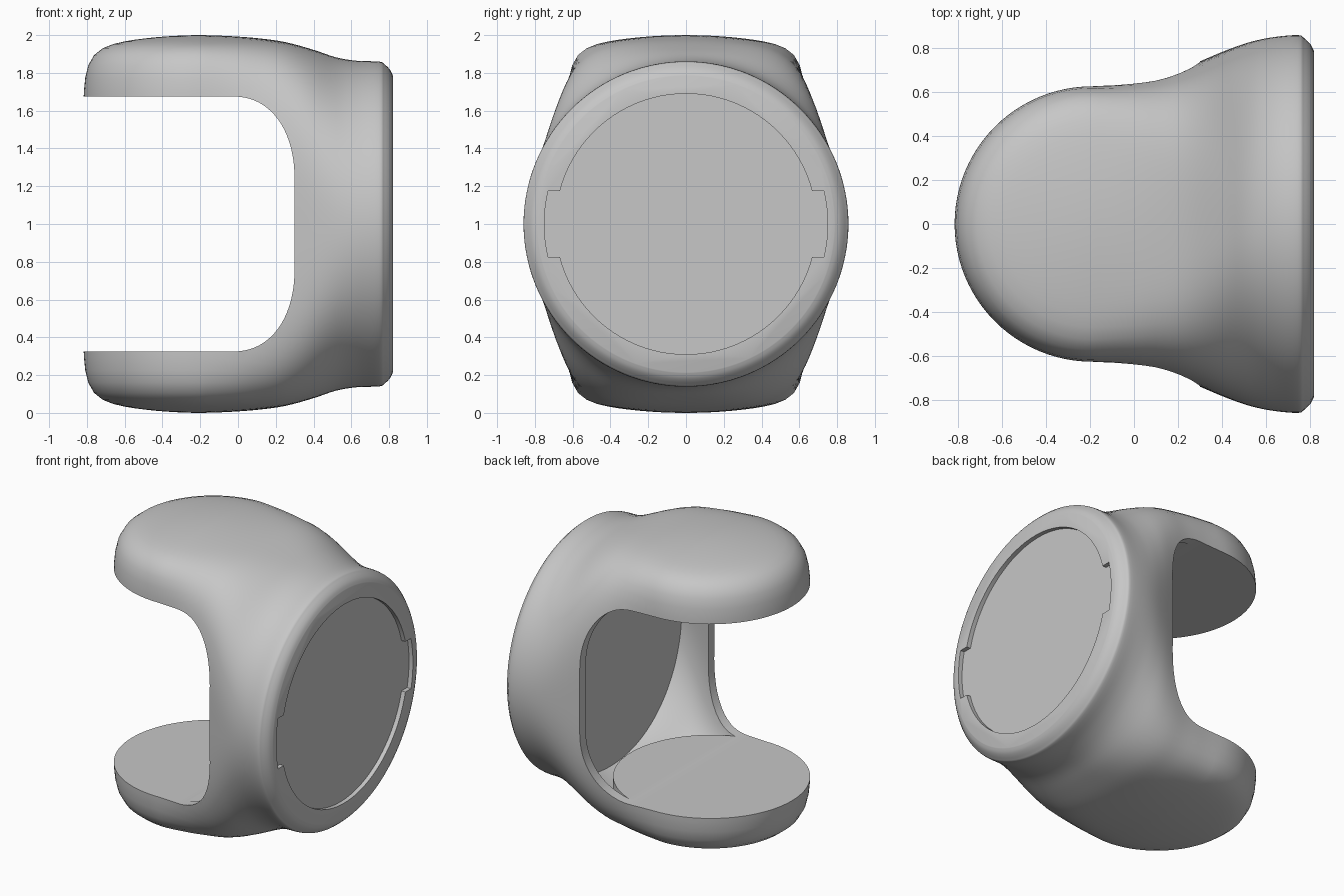
import bpy, bmesh
from math import sin, cos, asin, pi, radians
from mathutils import Vector

cube = bpy.data.objects.get("Cube")
if cube:
    bpy.data.objects.remove(cube, do_unlink=True)

grey = bpy.data.materials.new("plain grey")
grey.use_nodes = True
grey.diffuse_color = (0.57, 0.57, 0.57, 1)
grey.node_tree.nodes["Principled BSDF"].inputs["Base Color"].default_value = grey.diffuse_color

MID = 1.0       # height of the middle plane
AXIS = -0.19    # x of the upright round end
RADIUS = 0.63   # radius of the upright round end
GAP = 0.675     # half height of the opening
WALL = 0.065    # shell thickness
SEG = 128


def finish(bm, name):
    bmesh.ops.recalc_face_normals(bm, faces=bm.faces)
    mesh = bpy.data.meshes.new(name)
    bm.to_mesh(mesh)
    bm.free()
    mesh.materials.append(grey)
    obj = bpy.data.objects.new(name, mesh)
    bpy.context.collection.objects.link(obj)
    return obj


def prism(name, points, offset):
    """Extrude a flat outline along an offset."""
    bm = bmesh.new()
    face = bm.faces.new([bm.verts.new(p) for p in points])
    new = bmesh.ops.extrude_face_region(bm, geom=[face], use_keep_orig=True)["geom"]
    bmesh.ops.translate(bm, vec=offset, verts=[v for v in new if isinstance(v, bmesh.types.BMVert)])
    return finish(bm, name)


def section(a, b, n, crown):
    """Superellipse with half width a, half height b, squareness n and crowned ends."""
    out = []
    for i in range(SEG):
        c, s = cos(2 * pi * i / SEG), sin(2 * pi * i / SEG)
        r = (abs(c / a) ** n + abs(s / b) ** n) ** (-1 / n)
        y, z = r * c, r * s
        out.append((y, z * (1 - crown * y * y)))
    return out


def spline(rows, steps):
    """Smooth interpolation through the stations."""
    rows = [Vector(r) for r in rows]
    pts = [rows[0]] + rows + [rows[-1]]
    out = []
    for p, q, r, s in zip(pts, pts[1:], pts[2:], pts[3:]):
        for k in range(steps):
            t = k / steps
            out.append(q + (r - p) * t / 2 + (p - 2.5 * q + 2 * r - s / 2) * t * t
                       + (1.5 * (q - r) + (s - p) / 2) * t ** 3)
    return out + [rows[-1]]


def loft(name, rings, cap_start):
    """Skin a row of closed rings."""
    bm = bmesh.new()
    loops = [[bm.verts.new(p) for p in ring] for ring in rings]
    for lo, hi in zip(loops, loops[1:]):
        for i in range(SEG):
            j = (i + 1) % SEG
            bm.faces.new((lo[i], lo[j], hi[j], hi[i]))
    bm.faces.new(loops[-1])
    if cap_start:
        bm.faces.new(loops[0])
    bmesh.ops.remove_doubles(bm, verts=bm.verts, dist=1e-5)
    bmesh.ops.dissolve_degenerate(bm, edges=bm.edges, dist=1e-5)
    return finish(bm, name)


def cut(target, cutter):
    bpy.ops.object.select_all(action="DESELECT")
    bpy.context.view_layer.objects.active = target
    target.select_set(True)
    cutter.hide_render = True
    mod = target.modifiers.new(cutter.name, "BOOLEAN")
    mod.operation = "DIFFERENCE"
    mod.solver = "EXACT"
    mod.object = cutter
    bpy.ops.object.modifier_apply(modifier=mod.name)
    bpy.data.objects.remove(cutter, do_unlink=True)


# Outer body: round end swept about the upright axis, then lofted to the disc
stations = spline([  # x, half width, half height, squareness, crown
    (AXIS, RADIUS, 1.0, 10, 0.19), (-0.05, 0.642, 0.995, 7.8, 0.17),
    (0.1, 0.67, 0.984, 5.6, 0.13), (0.25, 0.72, 0.963, 4.0, 0.07),
    (0.4, 0.783, 0.922, 2.8, 0.02), (0.52, 0.826, 0.882, 2.25, 0),
    (0.63, 0.85, 0.864, 2.04, 0), (0.745, 0.86, 0.86, 2, 0),
    (0.775, 0.846, 0.846, 2, 0), (0.805, 0.816, 0.816, 2, 0),
    (0.82, 0.785, 0.785, 2, 0)], 4)
rings = []
for k in range(24):
    phi = pi / 2 * (1 - k / 24)
    rings.append([(AXIS - abs(y) * sin(phi), y * cos(phi), MID + z)
                  for y, z in section(*stations[0][1:])])
for x, *shape in stations:
    rings.append([(x, y, MID + z) for y, z in section(*shape)])
body = loft("body_shell", rings, False)

# Side opening: slot with rounded inner corners, cut right through
edge, rx, rz = 0.3, 0.33, 0.45
corner = []
for k in range(21):
    t = pi / 2 * k / 20
    corner.append((edge - rx + rx * sin(t) ** 0.9, GAP - rz + rz * max(cos(t), 0) ** 0.9))
outline = [(-1.5, GAP)] + corner + [(x, -z) for x, z in reversed(corner)] + [(-1.5, -GAP)]
window = prism("opening_cutter", [(x, -1.5, MID + z) for x, z in outline], (0, 3, 0))

# Inner cavity: the same loft one wall thinner, around two solid round end plugs
inner = [[(x, y, MID + z) for y, z in section(a - WALL, b - WALL, n, crown)]
         for x, a, b, n, crown in stations if x < 0.6]
cavity = loft("cavity_cutter", inner, True)
for side in (-1, 1):
    disc = [(AXIS + 0.615 * cos(2 * pi * i / SEG), 0.615 * sin(2 * pi * i / SEG),
             MID + side * (GAP - 0.002)) for i in range(SEG)]
    cut(cavity, prism("end_plug", disc, (0, 0, side)))

# Shallow round recess with two square-sided tabs on the disc
BASE, TAB, HALF = 0.69, 0.75, 0.175
wide, narrow = asin(HALF / BASE), asin(HALF / TAB)
ring = []
for start, stop, r, count in ((-narrow, narrow, TAB, 8), (wide, pi - wide, BASE, 40),
                              (pi - narrow, pi + narrow, TAB, 8),
                              (pi + wide, 2 * pi - wide, BASE, 40)):
    for k in range(count + 1):
        t = start + (stop - start) * k / count
        ring.append((0.79, r * cos(t), MID + r * sin(t)))
recess = prism("recess_cutter", ring, (0.4, 0, 0))

# Cut the body and smooth it
for cutter in (window, cavity, recess):
    cut(body, cutter)
bpy.ops.object.shade_smooth_by_angle(angle=radians(30))
